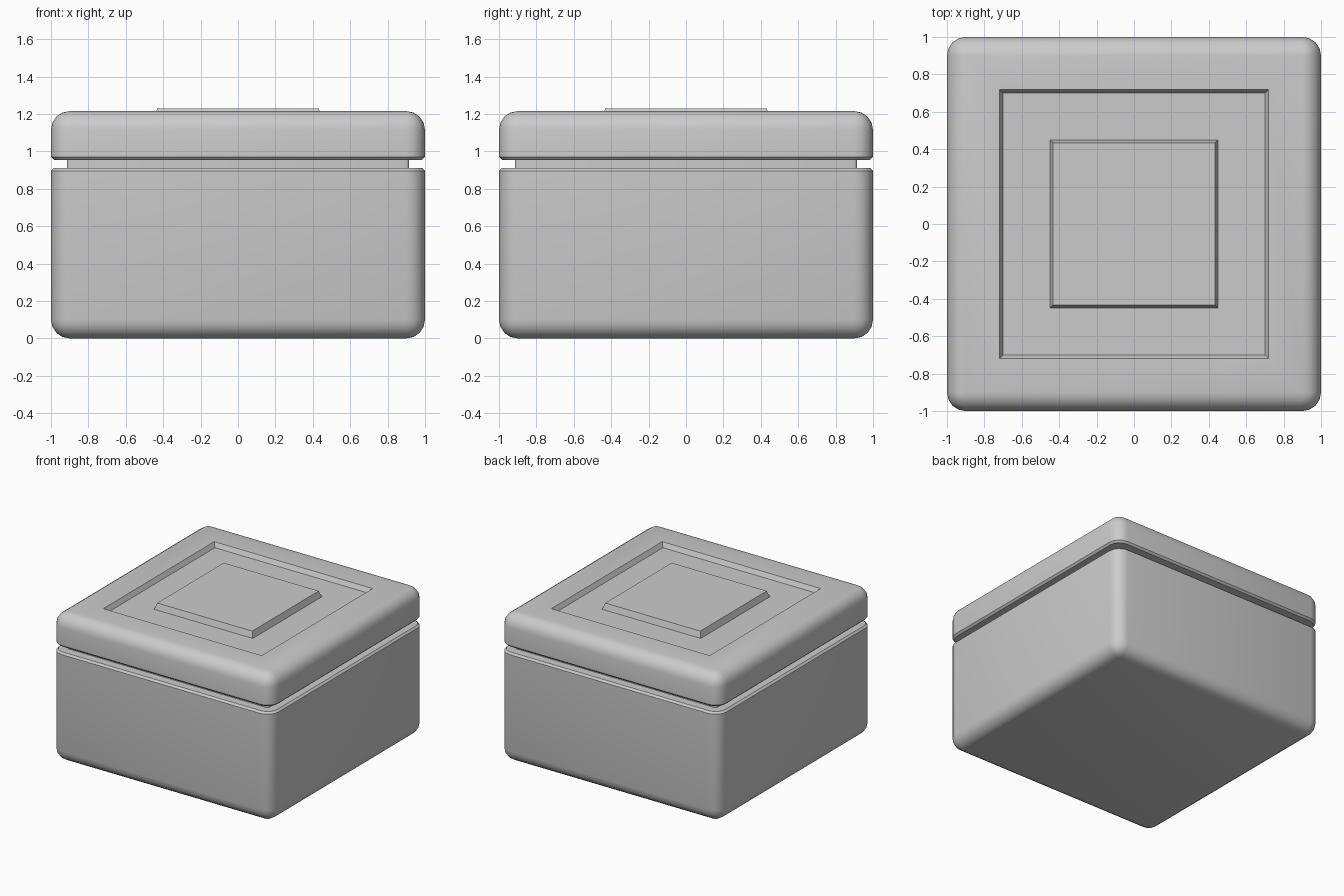
import bpy, bmesh
from math import sin, cos, pi

if "Cube" in bpy.data.objects:
    bpy.data.objects.remove(bpy.data.objects["Cube"])

SEG = 4      # segments per rounded corner
R = 0.1      # main rounding radius


def ring(bm, half, rad, z):
    """Rounded-square loop of vertices at height z."""
    verts = []
    c = half - rad
    for q, (sx, sy) in enumerate([(1, 1), (-1, 1), (-1, -1), (1, -1)]):
        for i in range(SEG + 1):
            a = q * pi / 2 + i * pi / 2 / SEG
            verts.append(bm.verts.new((sx * c + rad * cos(a), sy * c + rad * sin(a), z)))
    return verts


def loft(name, rings, cap_first=False, cap_last=False):
    """Skin a stack of (half width, corner radius, z) loops."""
    bm = bmesh.new()
    loops = [ring(bm, *r) for r in rings]
    n = len(loops[0])
    for a, b in zip(loops, loops[1:]):
        for i in range(n):
            j = (i + 1) % n
            bm.faces.new((a[i], a[j], b[j], b[i]))
    if cap_first:
        bm.faces.new(loops[0][::-1])
    if cap_last:
        bm.faces.new(loops[-1])
    bmesh.ops.remove_doubles(bm, verts=bm.verts, dist=1e-5)
    me = bpy.data.meshes.new(name)
    bm.to_mesh(me)
    bm.free()
    ob = bpy.data.objects.new(name, me)
    bpy.context.collection.objects.link(ob)
    bpy.ops.object.select_all(action='DESELECT')
    ob.select_set(True)
    bpy.context.view_layer.objects.active = ob
    bpy.ops.object.shade_smooth_by_angle(angle=0.6)
    return ob


def rounding(z, direction):
    """Quarter-round edge from the side wall to the flat end at z."""
    out = []
    for i in range(SEG + 1):
        a = i * pi / 2 / SEG
        out.append((1 - R + R * cos(a), R * cos(a), z - direction * R * (1 - sin(a))))
    return out


# Box body: rounded bottom, small chamfer on the rim, recessed neck
loft("box_body",
     rounding(0, -1)[::-1] + [(1, R, 0.895), (0.985, 0.085, 0.91),
                              (0.915, 0.02, 0.91), (0.915, 0.02, 0.955)],
     cap_first=True)

# Lid: chamfered underside, rounded top, sunken panel and raised centre square
loft("lid",
     [(0.915, 0.02, 0.955), (0.985, 0.085, 0.955), (1, R, 0.97)] + rounding(1.215, 1) +
     [(0.72, 0, 1.215), (0.70, 0, 1.178),
      (0.448, 0, 1.178), (0.432, 0, 1.228)],
     cap_last=True)
